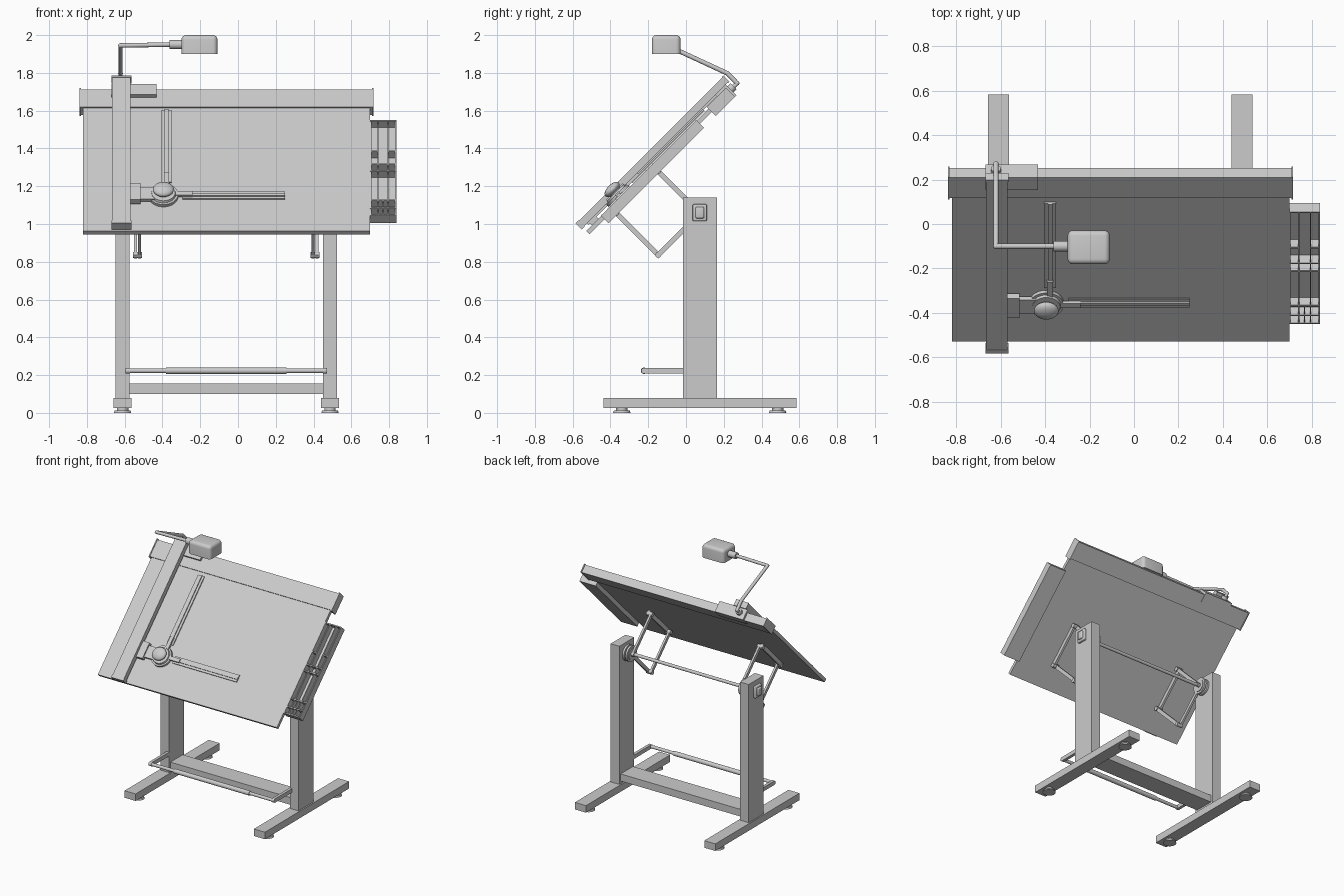
import bpy, bmesh, math
from mathutils import Matrix, Vector

if "Cube" in bpy.data.objects:
    bpy.data.objects.remove(bpy.data.objects["Cube"])

CX = -0.062                                     # centre of stand and board
TILT = Matrix.Rotation(math.radians(45), 4, 'X')  # board frame: x, u (up board), v (normal)
FLAT = Matrix.Identity(4)


def add(name, bm, smooth=False):
    bmesh.ops.recalc_face_normals(bm, faces=bm.faces)
    me = bpy.data.meshes.new(name)
    bm.to_mesh(me)
    bm.free()
    ob = bpy.data.objects.new(name, me)
    bpy.context.collection.objects.link(ob)
    if smooth:
        bpy.ops.object.select_all(action='DESELECT')
        ob.select_set(True)
        bpy.context.view_layer.objects.active = ob
        bpy.ops.object.shade_smooth_by_angle(angle=math.radians(40))
    return ob


def box(name, x, y, z, m=FLAT, bevel=0):
    """Box from three ranges in frame m."""
    bm = bmesh.new()
    bmesh.ops.create_cube(bm, size=1)
    for v in bm.verts:
        v.co = [(a + b) / 2 + c * (b - a) for (a, b), c in zip((x, y, z), v.co)]
    if bevel:
        bmesh.ops.bevel(bm, geom=bm.edges[:], offset=bevel, segments=3,
                        profile=0.5, affect='EDGES')
    bm.transform(m)
    return add(name, bm, bevel > 0)


def cyl(name, p0, p1, r0, r1=None, m=FLAT, seg=24):
    """Cylinder or cone from p0 to p1 in frame m."""
    p0, p1 = Vector(p0), Vector(p1)
    d = p1 - p0
    bm = bmesh.new()
    bmesh.ops.create_cone(bm, cap_ends=True, segments=seg, radius1=r0,
                          radius2=r0 if r1 is None else r1, depth=d.length)
    bm.transform(m @ Matrix.Translation((p0 + p1) / 2) @ d.to_track_quat('Z', 'Y').to_matrix().to_4x4())
    return add(name, bm, True)


def tube(name, pts, r):
    """Bent round rod through pts."""
    for i, (a, b) in enumerate(zip(pts, pts[1:])):
        cyl(f"{name}_{i}", a, b, r, seg=14)
    for i, p in enumerate(pts[1:-1]):
        bm = bmesh.new()
        bmesh.ops.create_uvsphere(bm, u_segments=14, v_segments=8, radius=r * 1.05)
        bm.transform(Matrix.Translation(p))
        add(f"{name}_elbow_{i}", bm, True)


def span(c, h):
    return (c - h, c + h)


# Stand, mirrored left and right
for side, s in (("left", -1), ("right", 1)):
    X = CX + s * 0.549
    box(side + "_foot_bar", span(X, 0.047), (-0.436, 0.584), (0.026, 0.08))
    box(side + "_post", span(X, 0.037), (-0.015, 0.165), (0.08, 1.14))
    for i, y in enumerate((-0.34, 0.485)):
        cyl(f"{side}_leveller_{i}", (X, y, 0), (X, y, 0.012), 0.046, 0.042)
        cyl(f"{side}_leveller_stem_{i}", (X, y, 0.012), (X, y, 0.03), 0.03)
    # control box on the outer face of the post
    o = X + s * 0.037
    box(side + "_control_box", sorted((o, o + s * 0.022)), (0.035, 0.11), (1.015, 1.105), bevel=0.006)
    box(side + "_control_button", sorted((o, o + s * 0.034)), (0.05, 0.096), (1.03, 1.09), bevel=0.008)
    # pivot wheel on the inner face of the post
    i0 = X - s * 0.037
    cyl(side + "_wheel_outer", (i0, 0.07, 1.057), (i0 - s * 0.015, 0.07, 1.057), 0.06, seg=32)
    cyl(side + "_wheel_hub", (i0, 0.07, 1.057), (i0 - s * 0.045, 0.07, 1.057), 0.045, seg=32)
    cyl(side + "_wheel_inner", (i0 - s * 0.025, 0.07, 1.057), (i0 - s * 0.04, 0.07, 1.057), 0.06, seg=32)
    # parallelogram linkage under the board
    L = CX + s * 0.47
    a, b = span(L - s * 0.010, 0.008), span(L + s * 0.010, 0.008)
    box(side + "_link_lower", a, span(0.488, 0.013), (0.682, 1.02), TILT)
    box(side + "_link_upper", a, span(0.80, 0.013), (0.682, 1.02), TILT)
    box(side + "_link_bottom", b, (0.475, 0.813), span(0.695, 0.013), TILT)
    box(side + "_link_board", b, (0.475, 0.813), (1.0, 1.032), TILT)
    for i, (u, v) in enumerate(((0.488, 0.695), (0.80, 0.695), (0.488, 1.01), (0.80, 1.01))):
        cyl(f"{side}_link_bolt_{i}", (L - 0.024, u, v), (L + 0.024, u, v), 0.016, m=TILT, seg=16)
    # footrest arm
    F = CX + s * 0.522
    box(side + "_footrest_arm", span(F, 0.011), (-0.222, -0.01), (0.208, 0.238))
    cyl(side + "_footrest_end", (F - 0.011, -0.222, 0.223), (F + 0.011, -0.222, 0.223), 0.015)

box("cross_beam", span(CX, 0.515), (0.0, 0.15), (0.10, 0.155))
cyl("pivot_shaft", (CX - 0.515, 0.07, 1.057), (CX + 0.515, 0.07, 1.057), 0.012)
cyl("footrest_bar", (CX - 0.525, -0.222, 0.223), (CX + 0.525, -0.222, 0.223), 0.012)
cyl("footrest_grip", (CX - 0.32, -0.222, 0.223), (CX + 0.32, -0.222, 0.223), 0.017)

# Drawing board and top rail
box("drawing_board", (-0.82, 0.70), (0.307, 1.235), (1.03, 1.055), TILT)
box("top_rail", (-0.832, 0.711), (1.228, 1.360), (1.003, 1.063), TILT)
for n, x in (("left", -0.834), ("right", 0.713)):
    box(n + "_rail_cap", span(x, 0.004), (1.222, 1.366), (1.0, 1.067), TILT)

# Sliding carriage and vertical track
box("carriage", (-0.67, -0.432), (1.30, 1.378), (1.0, 1.083), TILT)
box("vertical_track", (-0.667, -0.569), (0.315, 1.40), (1.08, 1.12), TILT)
box("track_end_cap", (-0.670, -0.565), (0.297, 0.318), (1.076, 1.123), TILT)
box("track_top_cap", (-0.670, -0.565), (1.392, 1.402), (1.076, 1.123), TILT)
box("track_runner", (-0.655, -0.60), (0.34, 1.36), (1.07, 1.085), TILT)
box("track_foot", (-0.64, -0.60), (0.35, 0.40), (1.055, 1.08), TILT)

# Drafting head
U, H = 0.56, -0.395
box("head_slider", (-0.57, -0.515), span(U, 0.062), (1.066, 1.098), TILT)
box("head_arm", (-0.52, -0.42), span(U, 0.045), (1.068, 1.088), TILT)
cyl("protractor_disk", (H, U, 1.060), (H, U, 1.078), 0.078, m=TILT, seg=40)
cyl("protractor_ring", (H, U, 1.078), (H, U, 1.090), 0.066, 0.062, m=TILT, seg=40)
cyl("knob_stem", (H, U, 1.09), (H, U, 1.105), 0.035, m=TILT)
bm = bmesh.new()
bmesh.ops.create_uvsphere(bm, u_segments=32, v_segments=16, radius=1)
bm.transform(TILT @ Matrix.Translation((H, U, 1.113)) @ Matrix.Diagonal((0.055, 0.05, 0.026, 1)))
add("head_knob", bm, True)

# Rulers
R = 0.563
box("ruler_horizontal", (-0.295, 0.25), span(R, 0.027), (1.060, 1.068), TILT)
box("ruler_horizontal_ridge", (-0.295, 0.25), span(R, 0.010), (1.066, 1.075), TILT)
box("ruler_horizontal_hinge", (-0.345, -0.24), span(R, 0.014), (1.066, 1.083), TILT)
V = -0.378
box("ruler_vertical", span(V, 0.027), (0.66, 1.20), (1.060, 1.068), TILT)
box("ruler_vertical_ridge", span(V, 0.010), (0.66, 1.20), (1.066, 1.075), TILT)
box("ruler_vertical_hinge", span(V, 0.014), (0.60, 0.715), (1.066, 1.083), TILT)

# Tool tray with compartments
box("tray_base", (0.70, 0.838), (0.42, 1.135), (1.0, 1.008), TILT)
for i, (x, u) in enumerate(((0.703, (0.42, 1.135)), (0.742, (0.42, 1.135)),
                            (0.795, (0.42, 1.135)), (0.835, (0.42, 1.135)),
                            (0.768, (0.42, 0.54)))):
    box(f"tray_long_wall_{i}", span(x, 0.003), u, (1.0, 1.056), TILT)
for i, u in enumerate((0.424, 0.475, 0.537, 0.757, 0.806, 1.131)):
    box(f"tray_cross_wall_{i}", (0.70, 0.838), span(u, 0.004), (1.0, 1.058), TILT)
for i, x in enumerate(((0.70, 0.742), (0.795, 0.838))):
    box(f"tray_side_divider_{i}", x, span(0.904, 0.004), (1.0, 1.056), TILT)

# Lamp: clamp, bent arm, neck and shade
cyl("lamp_socket", (-0.622, 1.365, 1.045), (-0.622, 1.40, 1.045), 0.022, m=TILT)
tube("lamp_arm", [(-0.622, 0.225, 1.70), (-0.622, 0.27, 1.745), (-0.622, 0.22, 1.797),
                  (-0.622, -0.10, 1.945), (-0.35, -0.10, 1.95)], 0.012)
cyl("lamp_neck", (-0.362, -0.10, 1.95), (-0.29, -0.10, 1.95), 0.024)
bm = bmesh.new()
bmesh.ops.create_cube(bm, size=1)
bm.transform(Matrix.Translation((-0.204, -0.105, 1.95)) @ Matrix.Diagonal((0.19, 0.152, 0.10, 1)))
rim = [e for e in bm.edges if any(v.co.z > 1.95 for v in e.verts)]
bmesh.ops.bevel(bm, geom=rim, offset=0.024, segments=5, profile=0.5, affect='EDGES')
add("lamp_shade", bm, True)
